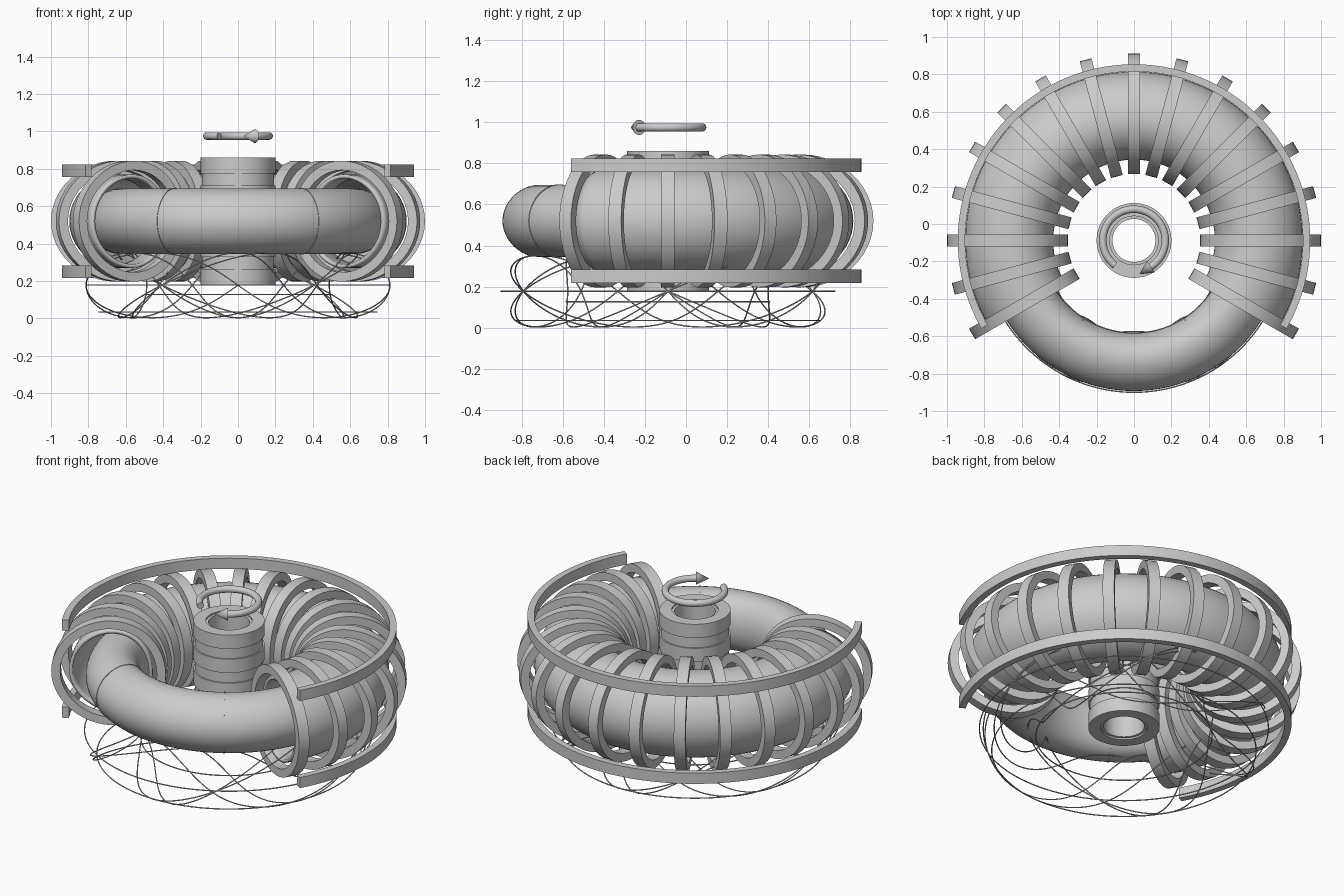
import bpy
from math import sin, cos, pi, radians, tau
from mathutils import Matrix, Vector

if "Cube" in bpy.data.objects:
    bpy.data.objects.remove(bpy.data.objects["Cube"])

CY, CZ = -0.088, 0.52          # machine axis and midplane


def make(name, verts, faces, smooth=True):
    me = bpy.data.meshes.new(name)
    me.from_pydata(verts, [], faces)
    ob = bpy.data.objects.new(name, me)
    bpy.context.collection.objects.link(ob)
    bpy.context.view_layer.objects.active = ob
    for o in bpy.context.selected_objects:
        o.select_set(False)
    ob.select_set(True)
    bpy.ops.object.mode_set(mode='EDIT')
    bpy.ops.mesh.select_all(action='SELECT')
    bpy.ops.mesh.normals_make_consistent(inside=False)
    bpy.ops.object.mode_set(mode='OBJECT')
    if smooth:
        bpy.ops.object.shade_smooth_by_angle(angle=radians(35))
    return ob


def dshape(R, a, b, n=48, d=0.06):
    """Slightly D-shaped closed section as (radius, z) points."""
    return [(R + a * cos(t + d * sin(t)), b * sin(t)) for t in (tau * i / n for i in range(n))]


def revolve(name, prof, z=CZ, a0=0, a1=360, n=96, caps=True):
    """Sweep a closed (radius, z) section around the machine axis."""
    full = abs(a1 - a0) >= 360
    rows, m = (n if full else n + 1), len(prof)
    verts = []
    for i in range(rows):
        t = radians(a0 + (a1 - a0) * i / n)
        verts += [(r * cos(t), CY + r * sin(t), z + h) for r, h in prof]
    faces = [(i * m + j, i * m + (j + 1) % m, (i + 1) % rows * m + (j + 1) % m, (i + 1) % rows * m + j)
             for i in range(n) for j in range(m)]
    if not full and caps:
        faces += [tuple(range(m)), tuple(range((rows - 1) * m, rows * m))]
    return make(name, verts, faces)


def box(r0, r1, h0, h1):
    return [(r0, h0), (r1, h0), (r1, h1), (r0, h1)]


# plasma ring with two thin seam hoops
revolve("plasma", dshape(0.65, 0.155, 0.175, d=0.12), n=128)
for k, ang in enumerate((237.3, 302.7)):
    revolve(f"plasma_hoop_{k}", dshape(0.65, 0.158, 0.178, d=0.12), a0=ang - 0.3, a1=ang + 0.3, n=1)

# vacuum vessel: open-ended shell with the front sector cut away
vessel = revolve("vacuum_vessel", dshape(0.667, 0.235, 0.25), a0=-30, a1=210, n=96, caps=False)
sol = vessel.modifiers.new("wall", 'SOLIDIFY')
sol.thickness, sol.offset = 0.02, -1

# toroidal field coils every 15 degrees
W = 0.0325
outer, inner = dshape(0.677, 0.323, 0.323), dshape(0.677, 0.273, 0.273)
n = len(outer)
loops = [(outer, -W), (outer, W), (inner, W), (inner, -W)]
cv = [(r, y, h) for pts, y in loops for r, h in pts]
cf = [(k * n + i, k * n + (i + 1) % n, (k + 1) % 4 * n + (i + 1) % n, (k + 1) % 4 * n + i)
      for k in range(4) for i in range(n)]
first = make("toroidal_coil", cv, cf)
for k in range(17):
    ob = first if k == 0 else first.copy()
    if k:
        bpy.context.collection.objects.link(ob)
    ob.name = f"toroidal_coil_{k:02d}"
    ob.location = (0, CY, CZ)
    ob.rotation_euler.z = radians(-30 + 15 * k)

# outer poloidal coils, top and bottom
for name, s in (("upper_poloidal_coil", 1), ("lower_poloidal_coil", -1)):
    revolve(name, box(0.903, 0.942, s * 0.27 - 0.033, s * 0.27 + 0.033), a0=-30, a1=210, n=96)

# central solenoid: core tube with stacked winding modules
revolve("solenoid_core", box(0.115, 0.192, 0.19, 0.85), z=0, n=64)
H, P = 0.085, 0.14875
for k in range(5):
    z0 = 0.18 + k * P
    revolve(f"solenoid_module_{k}", box(0.13, 0.2, z0, z0 + H), z=0, n=64)

# current direction arrow above the solenoid
AZ, AR = 0.975, 0.167
circle = [(AR + 0.02 * cos(tau * i / 16), 0.02 * sin(tau * i / 16)) for i in range(16)]
revolve("current_arrow_shaft", circle, z=AZ, a0=-57, a1=233, n=64)
a = radians(-57)
direction = Vector((sin(a), -cos(a), 0))
base = Vector((AR * cos(a), CY + AR * sin(a), AZ))
bpy.ops.mesh.primitive_cone_add(vertices=24, radius1=0.037, radius2=0, depth=0.075,
                                location=base + direction * 0.0375,
                                rotation=direction.to_track_quat('Z', 'Y').to_euler())
bpy.context.object.name = "current_arrow_head"
bpy.ops.object.shade_smooth_by_angle(angle=radians(35))


# magnetic field lines: thin wires wound on a torus below the machine
def field_line(name, twist, phase, turns=1, N=160):
    cu = bpy.data.curves.new(name, 'CURVE')
    cu.dimensions, cu.bevel_depth, cu.bevel_resolution = '3D', 0.0035, 1
    sp = cu.splines.new('POLY')
    sp.points.add(N * turns - 1)
    sp.use_cyclic_u = True
    for i, p in enumerate(sp.points):
        f = tau * i / N
        t = twist * f + phase
        r = 0.65 + 0.162 * cos(t)
        p.co = (r * cos(f), CY + r * sin(f), 0.178 + 0.174 * sin(t), 1)
    bpy.context.collection.objects.link(bpy.data.objects.new(name, cu))


for k, ph in enumerate((0, -55, 197)):
    field_line(f"field_circle_{k}", 0, radians(ph))
for k in range(3):
    field_line(f"field_helix_{k}", 2, tau * k / 3)
for k in range(2):
    field_line(f"field_helix_fine_{k}", 3, pi * k)
